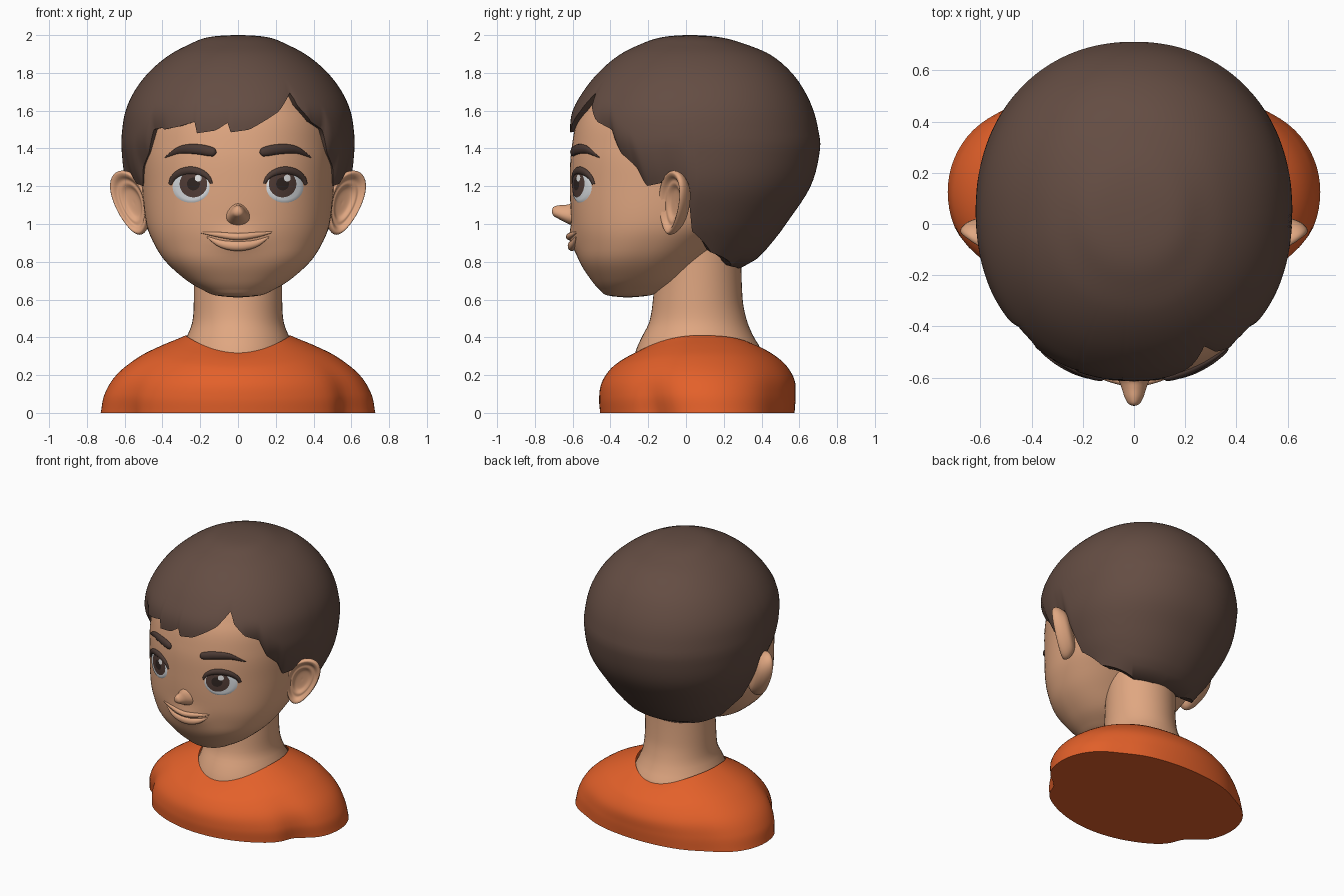
import bpy, bmesh, math
from math import sin, cos, pi, sqrt, radians
from mathutils import Vector

cube = bpy.data.objects.get("Cube")
if cube:
    bpy.data.objects.remove(cube, do_unlink=True)


def material(name, r, g, b):
    m = bpy.data.materials.new(name)
    m.use_nodes = True
    m.diffuse_color = (r, g, b, 1)
    node = m.node_tree.nodes["Principled BSDF"]
    node.inputs["Base Color"].default_value = (r, g, b, 1)
    node.inputs["Roughness"].default_value = 0.7
    return m


skin = material("skin", .745, .385, .22)
hair_brown = material("hair brown", .128, .074, .056)
brow_brown = material("brow brown", .072, .043, .035)
orange = material("shirt orange", .77, .118, .023)
eye_white = material("eye white", .72, .75, .78)
iris_brown = material("iris brown", .085, .047, .038)
pupil_dark = material("pupil dark", .03, .019, .016)
glint_white = material("glint white", .9, .9, .9)


def sample(table, k, smooth=True):
    """Interpolate the rows of a table keyed on their first column."""
    n = len(table)
    k = min(max(k, table[0][0]), table[-1][0])
    i = max(j for j in range(n - 1) if table[j][0] <= k)
    p, q = table[i], table[i + 1]
    h = q[0] - p[0]
    t = (k - p[0]) / h
    if not smooth:
        return [a + (b - a) * t for a, b in zip(p[1:], q[1:])]
    o, r = table[max(i - 1, 0)], table[min(i + 2, n - 1)]
    out = []
    for c in range(1, len(p)):
        m0 = (q[c] - o[c]) / (q[0] - o[0]) * h
        m1 = (r[c] - p[c]) / (r[0] - p[0]) * h
        out.append((2*t**3 - 3*t*t + 1) * p[c] + (t**3 - 2*t*t + t) * m0
                   + (3*t*t - 2*t**3) * q[c] + (t**3 - t*t) * m1)
    return out


def surface(name, mat, f, rows, cols, caps=()):
    """Closed rings of f(v, angle); v runs from 0 to 1."""
    bm = bmesh.new()
    rings = [[bm.verts.new(f(i / rows, 2 * pi * j / cols)) for j in range(cols)]
             for i in range(rows + 1)]
    for a, b in zip(rings, rings[1:]):
        for j in range(cols):
            k = (j + 1) % cols
            bm.faces.new((a[j], a[k], b[k], b[j]))
    for c in caps:
        bm.faces.new(rings[c])
    bmesh.ops.remove_doubles(bm, verts=bm.verts, dist=1e-5)
    bmesh.ops.recalc_face_normals(bm, faces=bm.faces)
    me = bpy.data.meshes.new(name)
    bm.to_mesh(me)
    bm.free()
    me.materials.append(mat)
    for p in me.polygons:
        p.use_smooth = True
    me.set_sharp_from_angle(angle=radians(50))
    bpy.context.collection.objects.link(bpy.data.objects.new(name, me))


def power(x, e):
    return math.copysign(abs(x) ** e, x)


def oval(a, hx, yf, yb, e=1.0):
    """Point on a ring, angle measured from the front."""
    return hx * power(sin(a), e), (yf + yb) / 2 - (yb - yf) / 2 * power(cos(a), e)


# Head: height, half width, front y, back y
HEAD = [(.61, .0, -.31, -.31), (.62, .11, -.41, -.2), (.65, .185, -.455, -.12),
        (.7, .27, -.50, -.03), (.8, .382, -.563, .08), (.9, .447, -.588, .2),
        (1.0, .485, -.606, .33), (1.2, .508, -.614, .45), (1.4, .515, -.606, .5),
        (1.6, .48, -.555, .48), (1.75, .36, -.42, .38), (1.85, .0, .0, .0)]
SQ = 2.25


def muzzle(x, z):
    """Gentle swelling around the mouth."""
    return .026 * math.exp(-(x / .13) ** 2 - ((z - .915) / .06) ** 2)


def head(v, a):
    z = .61 + 1.24 * (1 - cos(pi * v)) / 2
    x, y = oval(a, *sample(HEAD, z), 2 / SQ)
    return x, y - (muzzle(x, z) if cos(a) > 0 else 0), z


def face(x, z):
    hx, yf, yb = sample(HEAD, z)
    bend = max(0, 1 - abs(x / hx) ** SQ) ** (1 / SQ)
    return (yf + yb) / 2 - (yb - yf) / 2 * bend - muzzle(x, z)


surface("head", skin, head, 64, 96)

# Neck
NECK = [(.28, .30, -.28, .40), (.34, .295, -.262, .395), (.4, .272, -.235, .36),
        (.48, .242, -.195, .325), (.6, .234, -.175, .3), (.95, .234, -.15, .29)]


def neck(v, a):
    z = .28 + .67 * v
    return *oval(a, *sample(NECK, z)), z


surface("neck", skin, neck, 24, 48, caps=(0, -1))

# Shirt: the neckline dips at front and back, creases mark the sleeves
SHIRT = [(0, .727, -.455, .575), (.25, .705, -.46, .58), (.5, .64, -.447, .575),
         (.73, .52, -.40, .53), (.87, .405, -.345, .475), (.97, .305, -.29, .42),
         (1, .278, -.268, .392)]


def shirt(v, a):
    x, y = oval(a, *sample(SHIRT, v))
    c = cos(a)
    top = .41 - (.092 * c * c if c > 0 else .065 * abs(c) ** 3)
    side = abs(math.atan2(sin(a), c))
    fold = math.exp(-((side - 1.0) / .17) ** 2) + .25 * math.exp(-((side - 2.4) / .2) ** 2)
    low = max(0, 1 - v / .8)
    k = 1 - .085 * fold * low
    # Sleeves sit a little behind the middle
    return x * k, y * k + .065 * sin(a) ** 2 * (1 - v), top * v


surface("shirt", orange, shirt, 32, 96, caps=(0,))

# Hair: cap profile by height, cut off along a hairline by angle from the front
CAP = [(2, 0, .02, .02), (1.99, .15, -.12, .17), (1.95, .26, -.245, .32),
       (1.9, .355, -.345, .44), (1.8, .475, -.465, .56), (1.7, .55, -.545, .63),
       (1.6, .595, -.6, .675), (1.5, .613, -.618, .7), (1.4, .617, -.61, .71),
       (1.2, .588, -.55, .66), (1.0, .50, -.46, .53), (.9, .435, -.4, .455),
       (.81, .37, -.34, .37), (.76, .29, -.3, .28)]
CAP = [(sqrt(2 - r[0]), *r[1:]) for r in CAP]
SIDE = [(48, 1.5), (52, 1.38), (60, 1.3), (64, 1.2), (72, 1.215), (78, 1.27),
        (85, 1.26), (90, .96), (105, .85), (140, .775), (180, .76)]
FRINGE = [(-41, 1.51), (-39, 1.5), (-30, 1.515), (-21, 1.54), (-19.5, 1.48), (-10, 1.495),
          (-4.5, 1.535), (-3, 1.485), (5, 1.5), (13, 1.55), (20, 1.595), (29, 1.70),
          (31, 1.63), (39, 1.54)]
LINE = [(-d, z) for d, z in reversed(SIDE)] + FRINGE + SIDE


def hair(v, a):
    deg = math.degrees(math.atan2(sin(a), cos(a)))
    low = sample(LINE, deg, False)[0]
    t = min(v / .94, 1)
    z = 2 - (2 - low) * t * t
    x, y = oval(a, *sample(CAP, sqrt(2 - z)), .94)
    inward = max(0, (v - .94) / .06)
    # The edge hugs the temples and rounds off elsewhere
    temple = max(0, 1 - abs(abs(deg) - 62) / 24) ** .5
    edge = max(0, (t - .85) / .15) ** 2
    k = 1 - .22 * inward - (.008 + .05 * temple) * edge
    return x * k, .03 + (y - .03) * k, z + .015 * inward


surface("hair", hair_brown, hair, 50, 240)

# Ears: a rimmed dish, given as reach and depth from its middle
DISH = [(0, 0, -.005), (.2, .4, 0), (.32, .58, .016), (.42, .72, .018), (.52, .84, .036),
        (.62, .95, .04), (.72, 1, .02), (.82, .9, -.015), (.92, .6, -.05), (1, 0, -.06)]


def ear(s):
    u, n = Vector((.84, .54, 0)), Vector((.54, -.84, 0))
    up = Vector((.26, .06, 1))

    def f(v, a):
        reach, depth = sample(DISH, v)
        h = reach * sin(a)
        w = reach * cos(a) * .105 * (1 + .25 * h)
        p = Vector((.553, -.055, 1.113)) + u * w + up * (.17 * h) + n * depth
        return p.x * s, p.y, p.z
    return f


# Nose: depth, half width, middle height, half height
NOSE = [(0, -.56, .085, 1.06, .085), (.3, -.612, .058, 1.052, .056),
        (.5, -.64, .047, 1.055, .046), (.75, -.68, .034, 1.064, .034),
        (.93, -.705, .018, 1.067, .02), (1, -.71, 0, 1.067, 0)]


def nose(v, a):
    y, rx, z, rz = sample(NOSE, v)
    # Wider below than above
    return rx * cos(a) * (1 - .25 * sin(a)), y, z + rz * sin(a)


surface("nose", skin, nose, 24, 32)


# Painted shapes that follow the face
def plate(name, mat, x, z, rx, rz, surf, lift, edge=0):
    def f(v, a):
        px, pz = x + rx * v * cos(a), z + rz * v * sin(a)
        return px, surf(px, pz) - lift + (edge if v == 1 else 0), pz
    surface(name, mat, f, 8, 40)


def stroke(name, mat, path, surf, depth=1.0, s=1):
    """Tapered ridge along rows of key, x, z, radius."""
    def f(v, a):
        x, z, r = sample(path, v)
        x0, z0, _ = sample(path, v - .01)
        x1, z1, _ = sample(path, v + .01)
        t = Vector((x1 - x0, z1 - z0)).normalized()
        y = surf(s * x, z) - r * depth * cos(a)
        return s * (x - t.y * r * sin(a)), y, z + t.x * r * sin(a)
    surface(name, mat, f, 32, 16)


BROW = [(0, .115, 1.378, .004), (.06, .128, 1.38, .022), (.35, .21, 1.395, .027),
        (.65, .3, 1.393, .021), (1, .388, 1.352, .003)]
EX, EZ, ERX, ERZ = .248, 1.195, .105, .088
LASH = [(i / 8, EX + ERX * 1.06 * cos(b), EZ + ERZ * sin(b), .006 + .015 * sin(pi * i / 9))
        for i, b in ((i, radians(168 - 20 * i)) for i in range(9))]

for s, side in ((1, "left"), (-1, "right")):
    def eyeball(x, z, s=s):
        d = ((x - s * EX) / ERX) ** 2 + ((z - EZ) / ERZ) ** 2
        return face(x, z) - .006 * max(0, 1 - d)

    surface(side + "_ear", skin, ear(s), 40, 40)
    plate(side + "_eye", eye_white, s * EX, EZ, ERX, ERZ, eyeball, .003, .008)
    ix = s * .236
    plate(side + "_iris", iris_brown, ix, 1.212, .073, .071, eyeball, .0055)
    plate(side + "_pupil", pupil_dark, ix, 1.212, .034, .034, eyeball, .007)
    plate(side + "_glint", glint_white, ix + .025, 1.243, .018, .018, eyeball, .0085)
    stroke(side + "_lashes", brow_brown, LASH, face, .8, s)
    stroke(side + "_brow", brow_brown, BROW, face, .7, s)

# Smile: two lips with a crease between them
LOWER = [(0, -.165, .932, .003), (.25, -.09, .896, .02), (.5, 0, .884, .027),
         (.75, .09, .896, .02), (1, .165, .932, .003)]
UPPER = [(0, -.195, .955, .004), (.25, -.1, .943, .014), (.5, 0, .933, .018),
         (.75, .1, .943, .014), (1, .18, .957, .004)]
stroke("lower_lip", skin, LOWER, face, .8)
stroke("upper_lip", skin, UPPER, face, .9)
